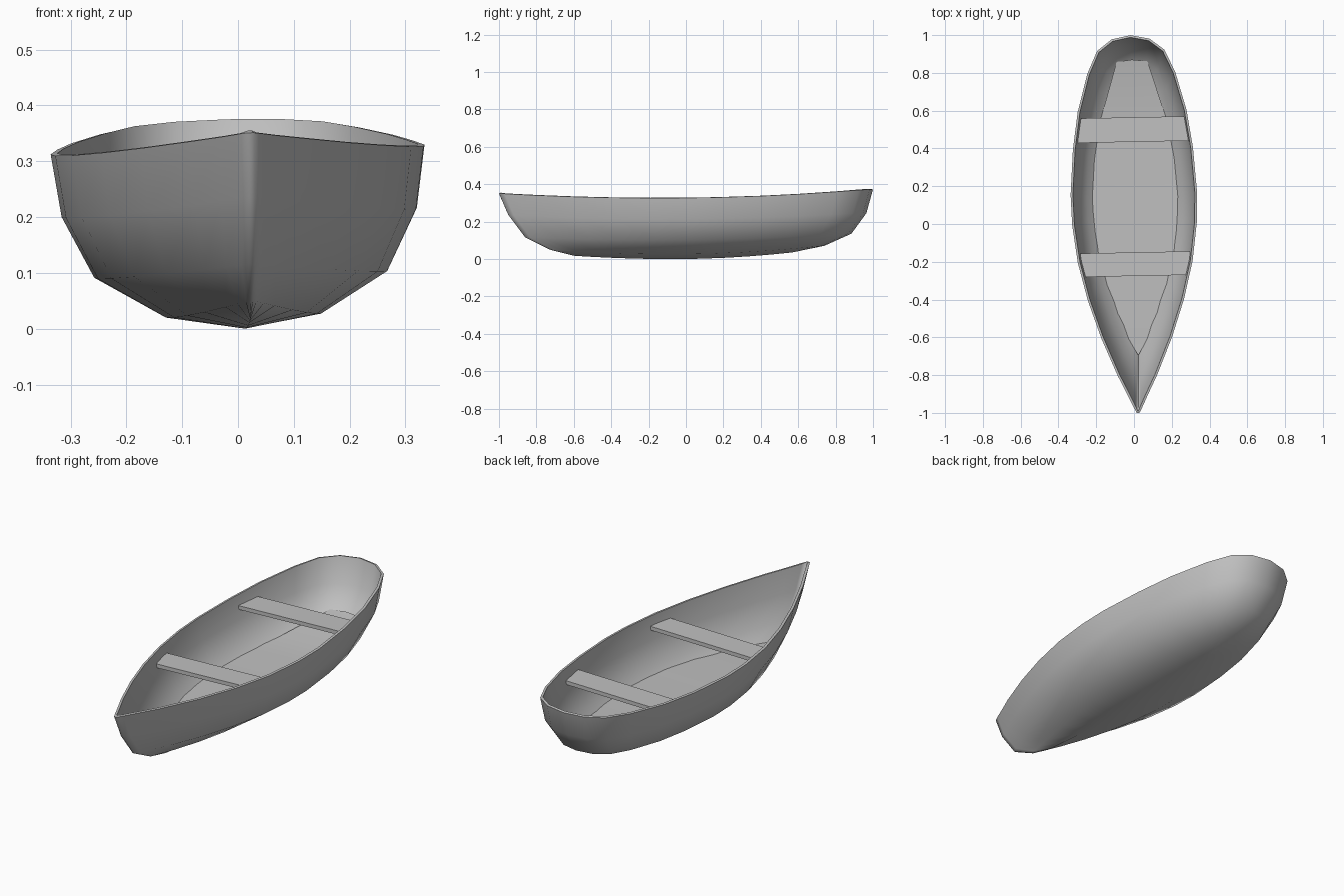
import bpy, bmesh, math
from mathutils import Matrix

cube = bpy.data.objects.get("Cube")
if cube:
    bpy.data.objects.remove(cube, do_unlink=True)

GREY = 0.53
mat = bpy.data.materials.new("plain grey")
mat.use_nodes = True
mat.diffuse_color = (GREY, GREY, GREY, 1)
mat.node_tree.nodes["Principled BSDF"].inputs["Base Color"].default_value = (GREY, GREY, GREY, 1)

# The boat rests slightly turned and heeled
POSE = (Matrix.Translation((0.011, 0, -0.004))
        @ Matrix.Rotation(math.radians(1.15), 4, 'Z')
        @ Matrix.Rotation(math.radians(-1.5), 4, 'Y'))


def finish(name, bm, thickness=0, angle=30):
    """Turn a bmesh into a posed, thickened, shaded object."""
    bmesh.ops.remove_doubles(bm, verts=bm.verts, dist=0.0005)
    bmesh.ops.recalc_face_normals(bm, faces=bm.faces)
    bm.transform(POSE)
    mesh = bpy.data.meshes.new(name)
    bm.to_mesh(mesh)
    bm.free()
    mesh.materials.append(mat)
    obj = bpy.data.objects.new(name, mesh)
    bpy.context.collection.objects.link(obj)
    bpy.ops.object.select_all(action='DESELECT')
    obj.select_set(True)
    bpy.context.view_layer.objects.active = obj
    if thickness:
        mod = obj.modifiers.new("thickness", 'SOLIDIFY')
        mod.thickness = thickness
        mod.offset = -1
        bpy.ops.object.modifier_apply(modifier=mod.name)
    bpy.ops.object.shade_smooth_by_angle(angle=math.radians(angle))


# Hull: plan outline as (fraction of length, half width)
OUTLINE = [(0, .007), (.015, .023), (.05, .056), (.1, .105), (.2, .188), (.3, .255),
           (.4, .304), (.5, .33), (.58, .335), (.7, .318), (.8, .288), (.9, .233),
           (.96, .178), (.99, .1), (1, 0)]
# Levels from gunwale to keel: bow y, stern y, width factor, bow z, middle z, stern z
LEVELS = [(-1, 1, 1, .355, .322, .376),
          (-.95, .965, .95, .24, .21, .25),
          (-.86, .885, .785, .12, .1, .14),
          (-.73, .74, .42, .055, .027, .075),
          (-.6, .57, 0, .022, .004, .04)]


def hull_point(t, half, level, side):
    y0, y1, factor, bow, mid, stern = level
    end = bow if t < .45 else stern
    reach = abs(t - .45) / (.45 if t < .45 else .55)
    return (side * half * factor, y0 + (y1 - y0) * t, mid + (end - mid) * reach ** 2)


bm = bmesh.new()
columns = []
for t, half in OUTLINE:
    left = [bm.verts.new(hull_point(t, half, lv, 1)) for lv in LEVELS]
    right = [bm.verts.new(hull_point(t, half, lv, -1)) for lv in LEVELS]
    columns.append((left, right))
for a, b in zip(columns, columns[1:]):
    for s in (0, 1):
        for j in range(len(LEVELS) - 1):
            bm.faces.new((a[s][j], a[s][j + 1], b[s][j + 1], b[s][j]))
# Narrow stem face closing the bow
left, right = columns[0]
for j in range(len(LEVELS) - 1):
    bm.faces.new((left[j], left[j + 1], right[j + 1], right[j]))
finish("hull", bm, thickness=.012, angle=70)

# Floor: (y, half width, height), rising toward the stern
FLOOR = [(-.69, .004, .07), (-.56, .075, .075), (-.28, .184, .086), (-.13, .208, .089),
         (.15, .23, .094), (.42, .205, .1), (.57, .17, .108), (.86, .082, .155),
         (.87, .004, .158)]
bm = bmesh.new()
rows = [(bm.verts.new((-w, y, z)), bm.verts.new((w, y, z))) for y, w, z in FLOOR]
for a, b in zip(rows, rows[1:]):
    bm.faces.new((a[0], a[1], b[1], b[0]))
finish("floor", bm, angle=40)


# Bench planks, tapered to meet the sides
def bench(name, y0, w0, y1, w1, top, depth=.019):
    bm = bmesh.new()
    plan = [(-w0, y0), (w0, y0), (w1, y1), (-w1, y1)]
    base = bm.faces.new([bm.verts.new((x, y, top - depth)) for x, y in plan])
    new = bmesh.ops.extrude_face_region(bm, geom=[base])["geom"]
    up = [v for v in new if isinstance(v, bmesh.types.BMVert)]
    bmesh.ops.translate(bm, verts=up, vec=(0, 0, depth))
    # The extrusion leaves the starting face in place as the underside
    finish(name, bm)


bench("front_bench", -.275, .274, -.15, .297, .278)
bench("rear_bench", .435, .298, .565, .276, .288)
